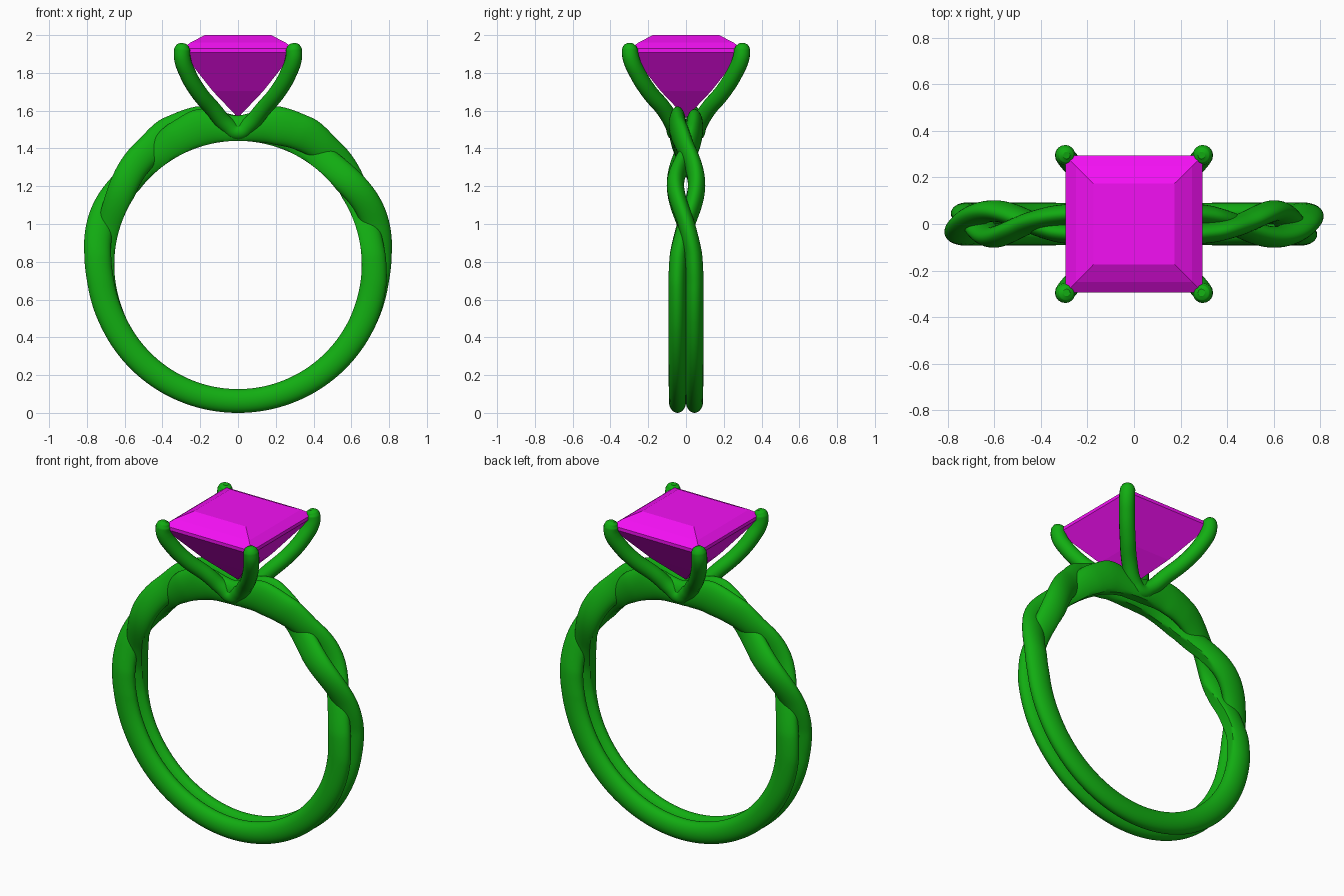
import bpy, bmesh, math

if "Cube" in bpy.data.objects:
    bpy.data.objects.remove(bpy.data.objects["Cube"])

ZC, INNER = 0.785, 0.655   # ring centre height and finger-hole radius


def material(name, rgb):
    m = bpy.data.materials.new(name)
    m.diffuse_color = (*rgb, 1)
    m.use_nodes = True
    m.node_tree.nodes["Principled BSDF"].inputs["Base Color"].default_value = m.diffuse_color
    return m


METAL = material("green_metal", (0.006, 0.42, 0.006))
GEM = material("magenta_gem", (0.9, 0.005, 0.9))


def add_object(name, bm, mat):
    bmesh.ops.recalc_face_normals(bm, faces=bm.faces)
    me = bpy.data.meshes.new(name)
    bm.to_mesh(me)
    bm.free()
    me.materials.append(mat)
    ob = bpy.data.objects.new(name, me)
    bpy.context.collection.objects.link(ob)
    return ob


def smooth(ob, angle):
    bpy.ops.object.select_all(action='DESELECT')
    ob.select_set(True)
    bpy.context.view_layer.objects.active = ob
    bpy.ops.object.shade_smooth_by_angle(angle=math.radians(angle))


def loft(bm, rings, closed):
    vs = [[bm.verts.new(p) for p in r] for r in rings]
    n, m = len(vs), len(vs[0])
    for i in range(n if closed else n - 1):
        a, b = vs[i], vs[(i + 1) % n]
        for j in range(m):
            k = (j + 1) % m
            bm.faces.new((a[j], a[k], b[k], b[j]))
    return vs


def interp(keys, t, ease=True):
    for (t0, v0), (t1, v1) in zip(keys, keys[1:]):
        if t <= t1:
            f = (t - t0) / (t1 - t0)
            if ease:
                f = f * f * (3 - 2 * f)
            return v0 + (v1 - v0) * f
    return keys[-1][1]


# Band strands: keys are degrees from the top of the ring
PHASE = [(0, 0), (17, .1), (26, .25), (37, .5), (55, 1), (73, 1.5),
         (86, 1.8), (97, 1.94), (115, 2), (180, 2)]
CENTRE = [(0, .715), (16, .757), (26, .755), (40, .738), (95, .727), (180, .722)]
HEIGHT = [(0, .075), (16, .102), (26, .095), (40, .078), (95, .071), (180, .063)]
SPREAD = [(0, .045), (30, .048), (55, .056), (80, .05), (110, .046), (180, .045)]


def strand(name, turn):
    rings, n, m = [], 240, 32
    for i in range(n):
        deg = -180 + 360 * i / n
        t, a = abs(deg), math.radians(deg)
        phi = math.copysign(interp(PHASE, t, False) * math.pi, deg)
        y0 = -interp(SPREAD, t) * math.cos(phi)
        r0 = interp(CENTRE, t) + 0.028 * math.sin(phi)
        h = interp(HEIGHT, t)
        ring = []
        for j in range(m):
            b = 2 * math.pi * j / m
            r = max(INNER, r0 + h * math.cos(b))   # inside follows the finger hole
            y = y0 + 0.046 * math.sin(b)
            ring.append((turn * r * math.sin(a), turn * y, ZC + r * math.cos(a)))
        rings.append(ring)
    bm = bmesh.new()
    loft(bm, rings, True)
    smooth(add_object(name, bm, METAL), 35)


strand("band_strand_front", 1)
strand("band_strand_back", -1)

# Prongs: one V-shaped wire in front, one behind (x, y, z, radius factor)
HALF = [(.06, .068, 1.525, 1), (.13, .115, 1.605, 1), (.21, .195, 1.70, 1),
        (.268, .258, 1.80, 1), (.295, .292, 1.88, 1), (.295, .297, 1.925, .97),
        (.292, .296, 1.945, .75), (.290, .295, 1.956, .35)]
PATH = [(-x, y, z, r) for x, y, z, r in reversed(HALF)] + [(0, .058, 1.487, 1)] + HALF
for name, s in (("front_prongs", -1), ("back_prongs", 1)):
    cu = bpy.data.curves.new(name, 'CURVE')
    cu.dimensions = '3D'
    cu.bevel_depth, cu.bevel_resolution = 0.044, 6
    cu.use_fill_caps = True
    cu.resolution_u = 8
    sp = cu.splines.new('BEZIER')
    sp.bezier_points.add(len(PATH) - 1)
    for p, (x, y, z, r) in zip(sp.bezier_points, PATH):
        p.co = (x, s * y, z)
        p.radius = r
        p.handle_left_type = p.handle_right_type = 'AUTO'
    cu.materials.append(METAL)
    bpy.context.collection.objects.link(bpy.data.objects.new(name, cu))

# Square-cut gem: stacked squares from lower facets to the table, with a point below
bm = bmesh.new()
levels = [(.135, 1.705), (.295, 1.908), (.295, 1.928), (.25, 1.962), (.175, 2.0)]
vs = loft(bm, [[(sx * w, sy * w, z) for sx, sy in ((-1, -1), (1, -1), (1, 1), (-1, 1))]
               for w, z in levels], False)
bm.faces.new(vs[-1])
tip = bm.verts.new((0, 0, 1.563))
for j in range(4):
    bm.faces.new((vs[0][j], vs[0][(j + 1) % 4], tip))
add_object("gem", bm, GEM)
